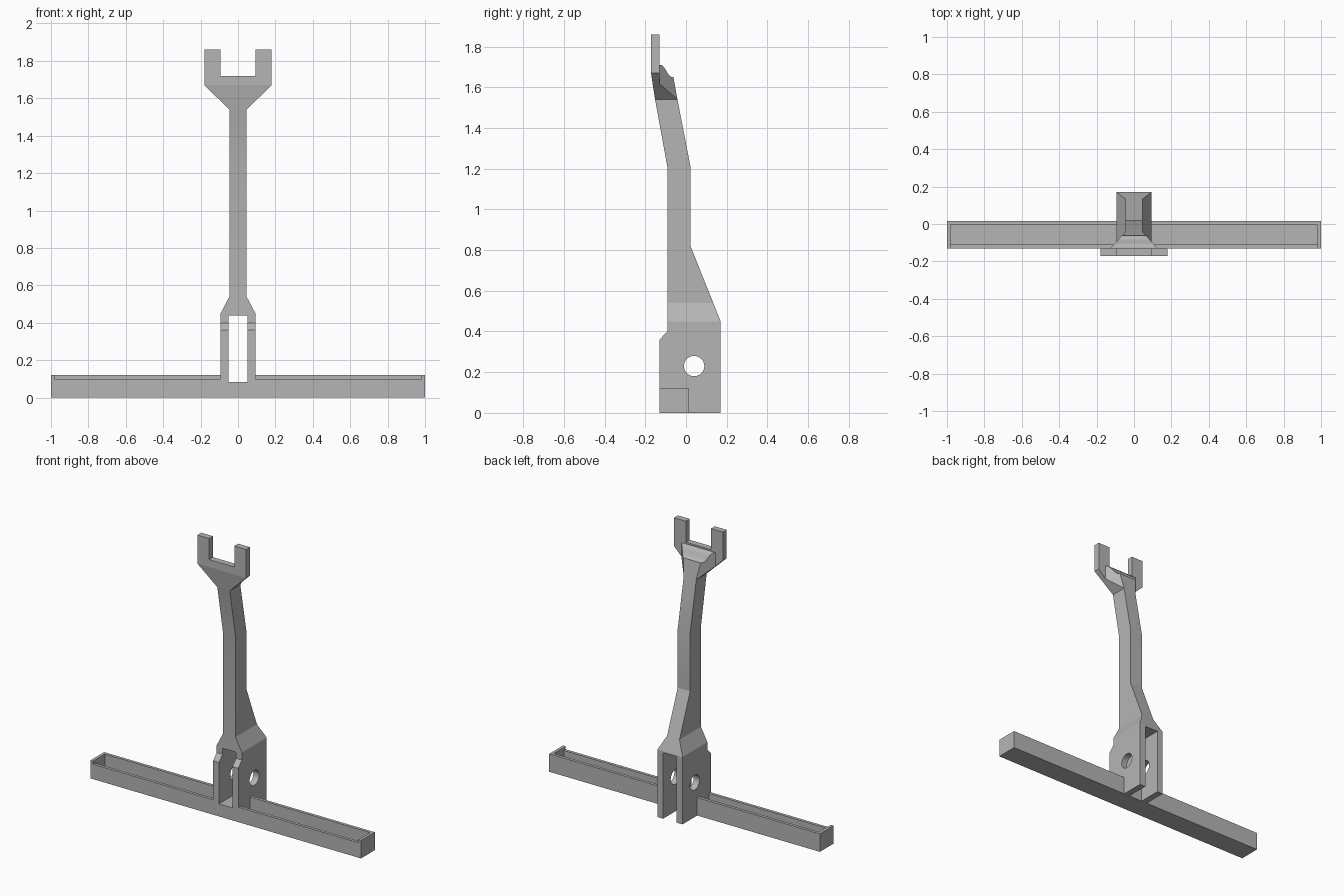
import bpy, bmesh, math

cube = bpy.data.objects.get("Cube")
if cube:
    bpy.data.objects.remove(cube, do_unlink=True)

grey = bpy.data.materials.new("plain_grey")
grey.use_nodes = True
grey.diffuse_color = (0.46, 0.46, 0.46, 1)
grey.node_tree.nodes["Principled BSDF"].inputs["Base Color"].default_value = grey.diffuse_color

PLACE = {"X": lambda a, b, d: (d, a, b),
         "Y": lambda a, b, d: (a, d, b),
         "Z": lambda a, b, d: (a, b, d)}


def prism(name, points, axis, lo, hi):
    """Extrude a flat outline along an axis."""
    bm = bmesh.new()
    face = bm.faces.new([bm.verts.new(PLACE[axis](a, b, lo)) for a, b in points])
    ext = bmesh.ops.extrude_face_region(bm, geom=[face])["geom"]
    move = PLACE[axis](0, 0, hi - lo)
    bmesh.ops.translate(bm, vec=move, verts=[v for v in ext if isinstance(v, bmesh.types.BMVert)])
    bmesh.ops.recalc_face_normals(bm, faces=bm.faces)
    mesh = bpy.data.meshes.new(name)
    bm.to_mesh(mesh)
    bm.free()
    mesh.materials.append(grey)
    obj = bpy.data.objects.new(name, mesh)
    bpy.context.collection.objects.link(obj)
    return obj


def combine(obj, tool, operation):
    """Apply a boolean and discard the tool."""
    mod = obj.modifiers.new("shape", "BOOLEAN")
    mod.operation, mod.solver, mod.object = operation, "EXACT", tool
    bpy.ops.object.select_all(action="DESELECT")
    bpy.context.view_layer.objects.active = obj
    obj.select_set(True)
    bpy.ops.object.modifier_apply(modifier=mod.name)
    bpy.data.objects.remove(tool, do_unlink=True)


def mirrored(half):
    """Close a right-hand outline with its mirror image."""
    return half + [(-a, b) for a, b in reversed(half)]


def rect(a0, a1, b0, b1):
    return [(a0, b0), (a1, b0), (a1, b1), (a0, b1)]


# Arm: side profile trimmed by the front outline
arm = prism("arm", [(-.13, 0), (.17, 0), (.17, .45), (.022, .82), (.022, 1.21),
                    (-.042, 1.54), (-.152, 1.54), (-.092, 1.21), (-.092, .4),
                    (-.13, .36)], "X", -.2, .2)
front = mirrored([(.093, -.1), (.093, .45), (.046, .54), (.046, 1.6)])
combine(arm, prism("trim", front, "Y", -.5, .5), "INTERSECT")

# Clevis slot, open to the ground behind the tray, and its pin hole
slot = [(-.3, .083), (.015, .083), (.015, -.1), (.3, -.1), (.3, .44), (-.3, .44)]
combine(arm, prism("slot", slot, "X", -.05, .05), "DIFFERENCE")
circle = [(.04 + .05 * math.cos(t * math.tau / 32), .23 + .05 * math.sin(t * math.tau / 32))
          for t in range(32)]
combine(arm, prism("pin_hole", circle, "X", -.3, .3), "DIFFERENCE")

# Fork: two-pronged plate with a bent lower front
fork_outline = mirrored([(.093, 1.72), (.093, 1.86), (.18, 1.86), (.18, 1.67), (.046, 1.54)])
fork = prism("fork", [(-.152, 1.54), (-.172, 1.67), (-.172, 1.86), (-.131, 1.86),
                      (-.131, 1.54)], "X", -.3, .3)
combine(fork, prism("trim", fork_outline, "Y", -.5, .5), "INTERSECT")

# Gusset: S-curved boss flaring from the arm into the fork plate
curve = []
for i in range(13):
    t = i / 12
    curve.append((-.062 - .069 * t, 1.65 + .06 * (t + .16 * math.sin(math.tau * t) * -1)))
gusset = prism("gusset", [(-.135, 1.54), (-.042, 1.54)] + curve + [(-.135, 1.71)], "X", -.3, .3)
combine(gusset, prism("trim", fork_outline, "Y", -.5, .5), "INTERSECT")
flare = mirrored([(.046, -.03), (.046, -.042), (.13, -.135), (.13, -.2)])
combine(gusset, prism("flare", flare, "Z", 1, 2), "INTERSECT")

# Tray halves on either side of the arm, with a lower front wall and tall ends
section = [(-.13, 0), (.015, 0), (.015, .12), (-.005, .12), (-.005, .03),
           (-.11, .03), (-.11, .1), (-.13, .1)]
for side, s in (("left", 1), ("right", -1)):
    prism(side + "_tray", section, "X", .093 * s, .98 * s)
    prism(side + "_tray_end", rect(-.13, .015, 0, .12), "X", .98 * s, s)

# Smooth only the hole and the curved boss
bpy.ops.object.select_all(action="DESELECT")
for obj in (arm, gusset):
    obj.select_set(True)
bpy.context.view_layer.objects.active = arm
bpy.ops.object.shade_smooth_by_angle(angle=math.radians(20))
